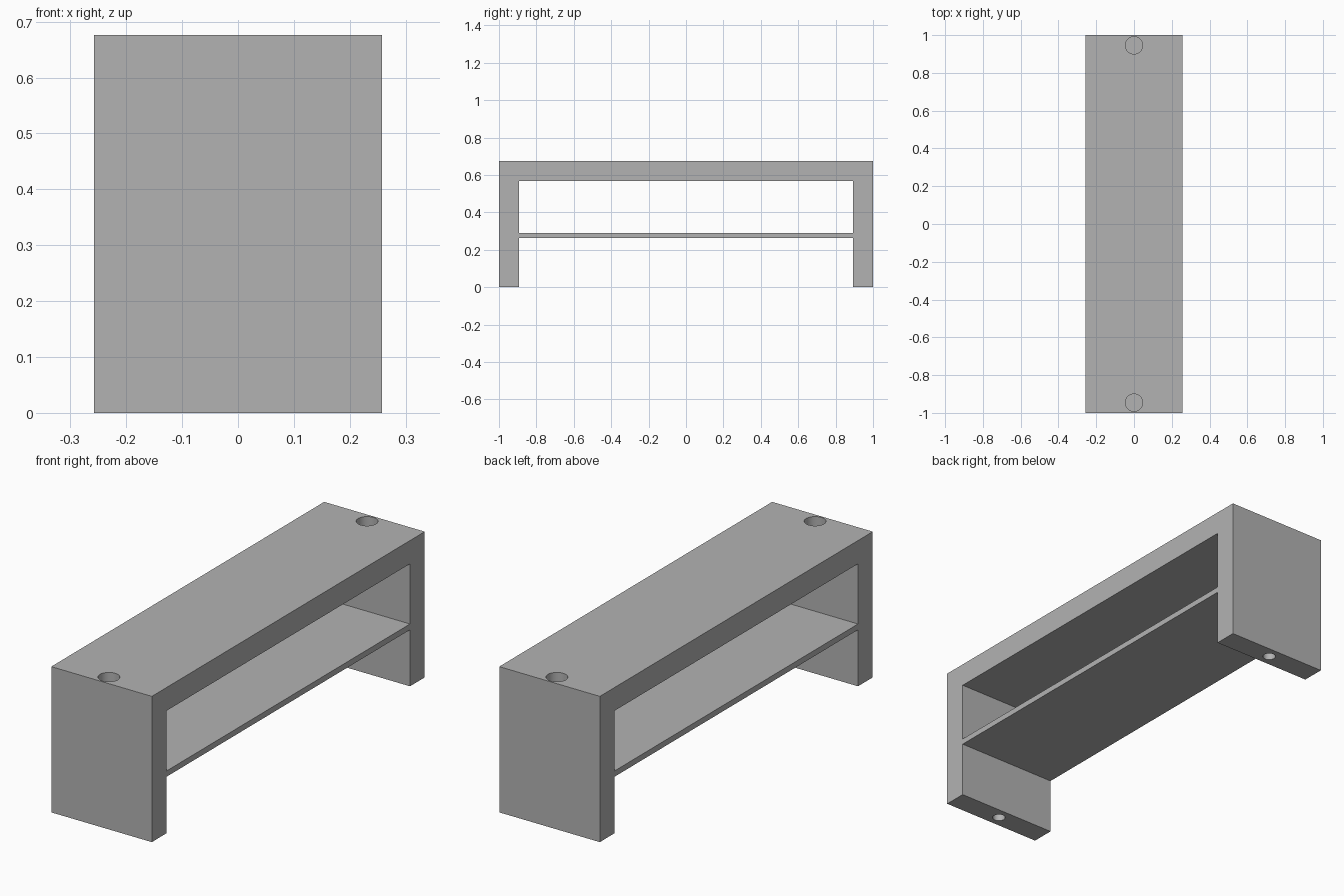
import bpy
import bmesh
from mathutils import Matrix

cube = bpy.data.objects.get("Cube")
if cube:
    bpy.data.objects.remove(cube, do_unlink=True)

WIDTH, LENGTH, HEIGHT = 0.516, 2.0, 0.676
WALL = 0.108
SHELF_LOW, SHELF_HIGH = 0.262, 0.289

grey = bpy.data.materials.new("plain grey")
grey.use_nodes = True
grey.diffuse_color = (0.45, 0.45, 0.45, 1)
grey.node_tree.nodes["Principled BSDF"].inputs["Base Color"].default_value = grey.diffuse_color


def add_object(name, bm):
    mesh = bpy.data.meshes.new(name)
    bmesh.ops.recalc_face_normals(bm, faces=bm.faces)
    bm.to_mesh(mesh)
    bm.free()
    mesh.materials.append(grey)
    obj = bpy.data.objects.new(name, mesh)
    bpy.context.collection.objects.link(obj)
    return obj


def extrude_profile(name, points):
    """Extrude a (y, z) outline across the full width."""
    bm = bmesh.new()
    face = bm.faces.new([bm.verts.new((-WIDTH / 2, y, z)) for y, z in points])
    side = bmesh.ops.extrude_face_region(bm, geom=[face])
    verts = [v for v in side["geom"] if isinstance(v, bmesh.types.BMVert)]
    bmesh.ops.translate(bm, verts=verts, vec=(WIDTH, 0, 0))
    return add_object(name, bm)


# Bench frame and shelf as one solid outline with two openings cut through
half, inner, top = LENGTH / 2, LENGTH / 2 - WALL, HEIGHT - WALL
frame = extrude_profile("bench_frame", [
    (-half, 0), (-inner, 0), (-inner, top), (inner, top),
    (inner, 0), (half, 0), (half, HEIGHT), (-half, HEIGHT)])
extrude_profile("shelf", [
    (-inner, SHELF_LOW), (inner, SHELF_LOW),
    (inner, SHELF_HIGH), (-inner, SHELF_HIGH)])

# Blind round holes: wide ones in the top, narrow ones under the legs
bm = bmesh.new()
for end in (-1, 1):
    for z, radius, depth in ((HEIGHT, 0.046, 0.2), (0, 0.028, 0.2)):
        bmesh.ops.create_cone(
            bm, cap_ends=True, segments=48, radius1=radius, radius2=radius,
            depth=depth * 2, matrix=Matrix.Translation((0, end * (half - WALL / 2), z)))
cutter = add_object("hole_cutter", bm)
cutter.hide_render = True
cutter.hide_viewport = True

holes = frame.modifiers.new("holes", "BOOLEAN")
holes.operation = "DIFFERENCE"
holes.solver = "EXACT"
holes.object = cutter

# Apply the cut and smooth the hole walls
bpy.context.view_layer.objects.active = frame
frame.select_set(True)
bpy.ops.object.modifier_apply(modifier=holes.name)
bpy.data.objects.remove(cutter, do_unlink=True)
bpy.ops.object.shade_smooth_by_angle()
